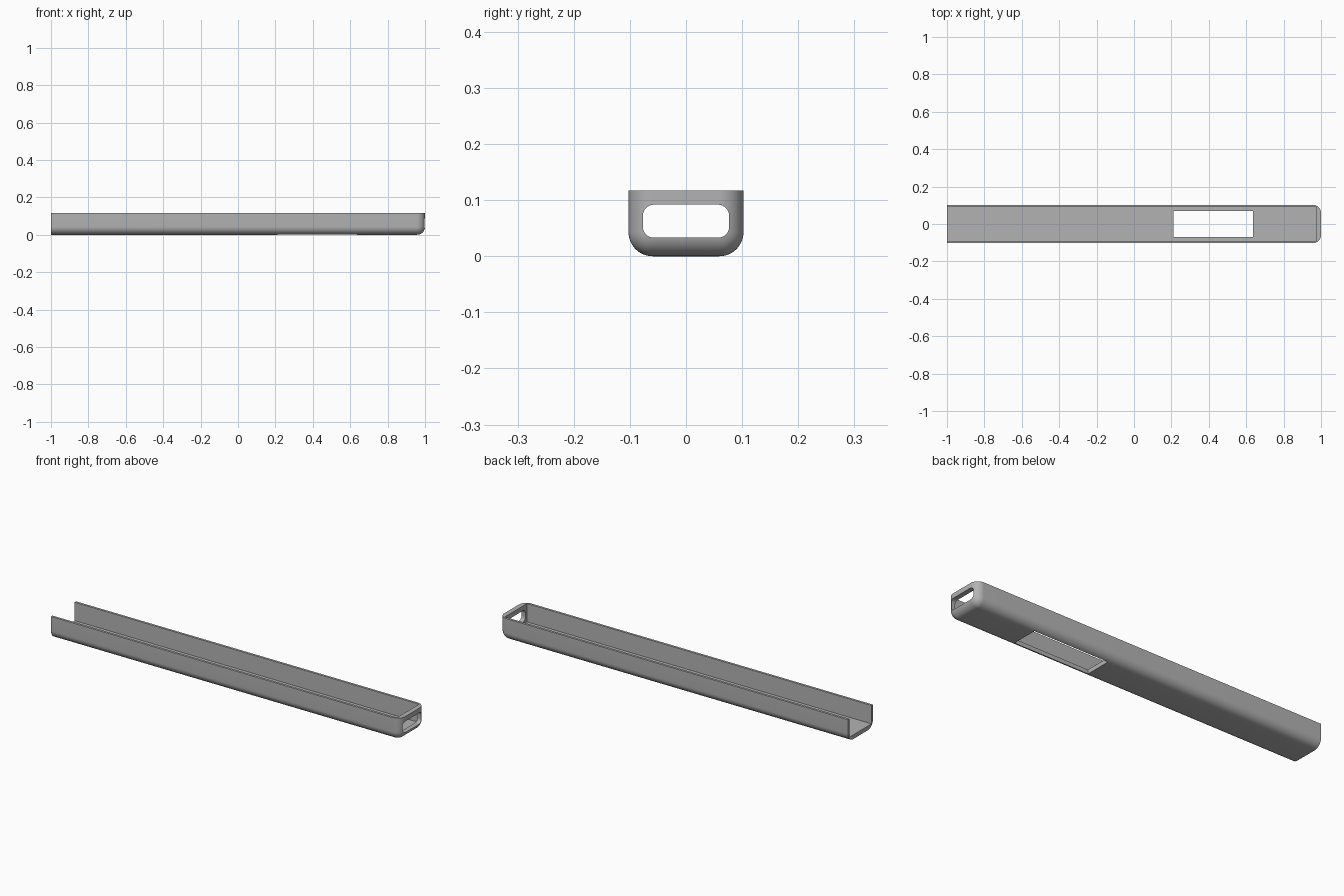
import bpy
import bmesh
import math

cube = bpy.data.objects.get("Cube")
if cube:
    bpy.data.objects.remove(cube, do_unlink=True)

HALF_W, HEIGHT = 0.1025, 0.117
WALL, FLOOR, END_WALL = 0.012, 0.022, 0.025
ROUND = 0.043

grey = bpy.data.materials.new("plain_grey")
grey.use_nodes = True
colour = (0.45, 0.45, 0.45, 1)
grey.diffuse_color = colour
grey.node_tree.nodes["Principled BSDF"].inputs["Base Color"].default_value = colour


def rounded_box(name, low, high, radius=0, pick=None, segments=10):
    """Box between two corners, with the edges chosen by pick rounded."""
    bm = bmesh.new()
    bmesh.ops.create_cube(bm, size=1)
    for v in bm.verts:
        v.co = [lo + (c + 0.5) * (hi - lo) for c, lo, hi in zip(v.co, low, high)]
    if radius:
        edges = [e for e in bm.edges if pick(*e.verts)]
        bmesh.ops.bevel(bm, geom=edges, offset=radius, offset_type='OFFSET',
                        segments=segments, profile=0.5, affect='EDGES')
    mesh = bpy.data.meshes.new(name)
    bm.to_mesh(mesh)
    bm.free()
    mesh.materials.append(grey)
    obj = bpy.data.objects.new(name, mesh)
    bpy.context.collection.objects.link(obj)
    return obj


def outer_round(a, b):
    """Edges along the bottom and up the closed end, leaving rim and open end sharp."""
    on_bottom = a.co.z < 0.01 and b.co.z < 0.01
    on_end = a.co.x > 0.9 and b.co.x > 0.9
    at_open = a.co.x < -0.9 and b.co.x < -0.9
    at_rim = a.co.z > 0.1 and b.co.z > 0.1
    return (on_bottom or on_end) and not at_open and not at_rim


def along_x(a, b):
    return abs(a.co.x - b.co.x) > 0.01


# Outer body of the channel
body = rounded_box("channel_tray", (-1, -HALF_W, 0), (1, HALF_W, HEIGHT),
                   ROUND, outer_round, 12)

# Cavity, floor window and rounded end slot
inner = HALF_W - WALL
cutters = [
    rounded_box("cavity_cutter", (-1.1, -inner, FLOOR), (1 - END_WALL, inner, 0.3)),
    rounded_box("floor_window_cutter", (0.21, -0.069, -0.1), (0.637, 0.069, 0.06)),
    rounded_box("end_slot_cutter", (0.9, -0.077, 0.033), (1.1, 0.077, 0.092),
                0.02, along_x, 8),
]

bpy.ops.object.select_all(action='DESELECT')
body.select_set(True)
bpy.context.view_layer.objects.active = body
for cutter in cutters:
    cutter.hide_render = True
    mod = body.modifiers.new(cutter.name, 'BOOLEAN')
    mod.operation = 'DIFFERENCE'
    mod.solver = 'EXACT'
    mod.object = cutter
    bpy.ops.object.modifier_apply(modifier=mod.name)
    bpy.data.objects.remove(cutter, do_unlink=True)

bpy.ops.object.shade_smooth_by_angle(angle=math.radians(30))
